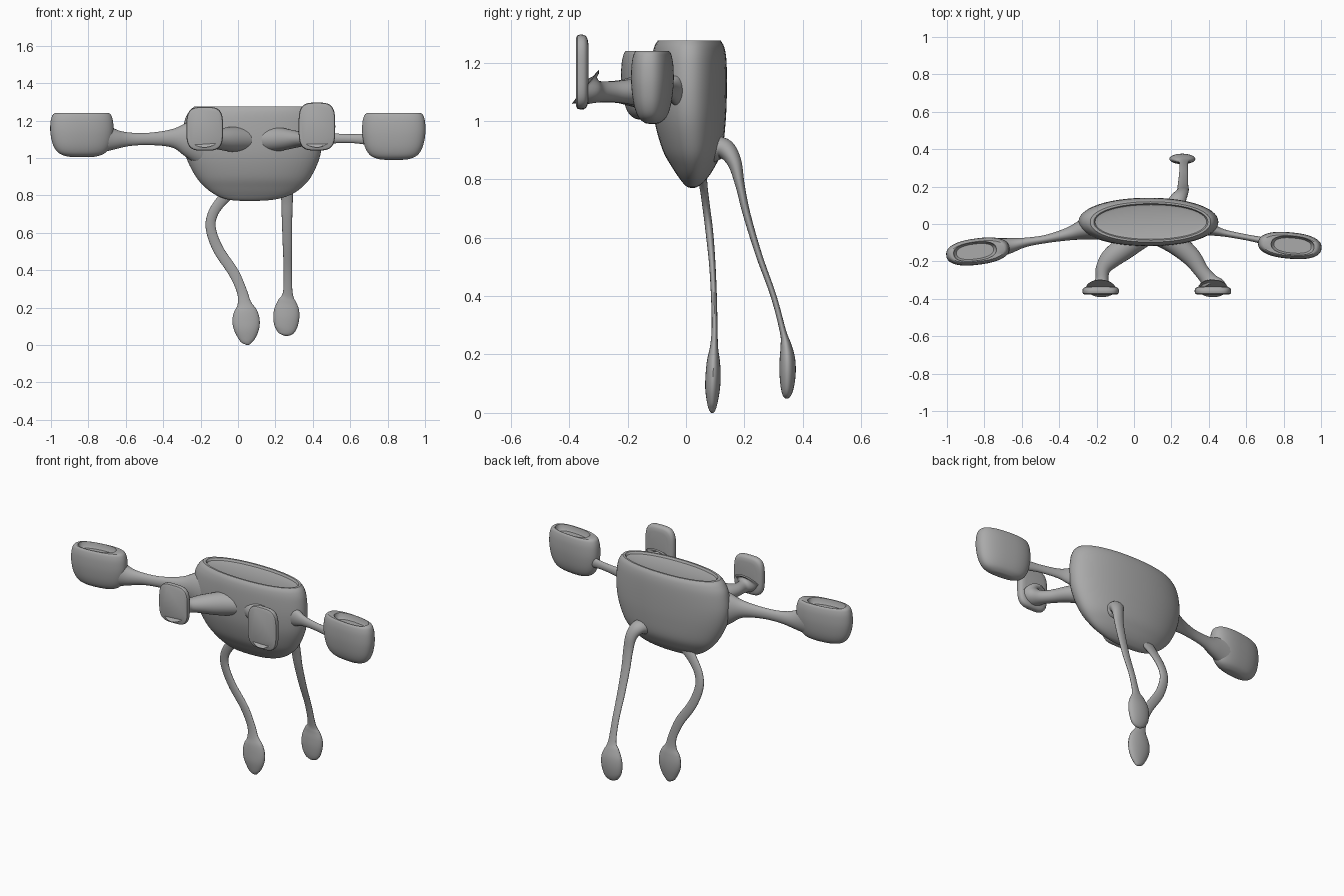
import bpy, bmesh, math
from mathutils import Vector

grey = bpy.data.materials.new("grey")
grey.diffuse_color = (0.4, 0.4, 0.4, 1)


def spline(rows, steps):
    """Catmull-Rom interpolation through rows of numbers."""
    out = []
    for i in range(len(rows) - 1):
        p0, p1, p2 = rows[max(i - 1, 0)], rows[i], rows[i + 1]
        p3 = rows[min(i + 2, len(rows) - 1)]
        for s in range(steps):
            t = s / steps
            out.append([0.5 * (2 * b + (c - a) * t + (2 * a - 5 * b + 4 * c - d) * t * t
                               + (3 * b - a - 3 * c + d) * t ** 3)
                        for a, b, c, d in zip(p0, p1, p2, p3)])
    out.append(list(rows[-1]))
    return out


def loft(name, rings, power=2.0, n=40):
    """Skin superellipse rings given as (centre, half axis, half axis)."""
    bm = bmesh.new()
    loops = []
    for c, u, v in rings:
        loop = []
        for k in range(n):
            a = 2 * math.pi * k / n
            ca, sa = math.cos(a), math.sin(a)
            x = math.copysign(abs(ca) ** (2 / power), ca)
            y = math.copysign(abs(sa) ** (2 / power), sa)
            loop.append(bm.verts.new(c + u * x + v * y))
        loops.append(loop)
    for a, b in zip(loops, loops[1:]):
        for k in range(n):
            bm.faces.new((a[k], a[(k + 1) % n], b[(k + 1) % n], b[k]))
    bm.faces.new(loops[0][::-1])
    bm.faces.new(loops[-1])
    bmesh.ops.recalc_face_normals(bm, faces=bm.faces)
    mesh = bpy.data.meshes.new(name)
    bm.to_mesh(mesh)
    bm.free()
    mesh.materials.append(grey)
    ob = bpy.data.objects.new(name, mesh)
    bpy.context.collection.objects.link(ob)
    bpy.context.view_layer.objects.active = ob
    ob.select_set(True)
    bpy.ops.object.shade_smooth_by_angle(angle=math.radians(40))
    ob.select_set(False)


def limb(name, rows, side, power=2.0):
    """Tube through (x, y, z, half width along side, other half width)."""
    pts = spline(rows, 6)
    rings = []
    for i, p in enumerate(pts):
        c = Vector(p[:3])
        t = (Vector(pts[min(i + 1, len(pts) - 1)][:3]) - Vector(pts[max(i - 1, 0)][:3])).normalized()
        s = Vector(side)
        s = (s - t * s.dot(t)).normalized()
        rings.append((c, s * p[3], t.cross(s) * p[4]))
    loft(name, rings, power, 24)


def bowl(name, outer, inner, angle=0, power=2.2):
    """Vertical bowl from (z, x centre, y centre, half x, half y)."""
    ca, sa = math.cos(angle), math.sin(angle)
    rings = [(Vector((x, y, z)), Vector((ca, sa, 0)) * a, Vector((-sa, ca, 0)) * b)
             for z, x, y, a, b in spline(outer, 5) + inner]
    loft(name, rings, power, 56)


# Body: flattened bowl with a rim and shallow top
bowl("body",
     [(0.77, 0.06, 0.022, 0.03, 0.005), (0.777, 0.07, 0.022, 0.12, 0.022),
      (0.80, 0.08, 0.025, 0.195, 0.045), (0.84, 0.083, 0.025, 0.255, 0.072),
      (0.90, 0.083, 0.022, 0.308, 0.102), (1.00, 0.08, 0.014, 0.356, 0.122),
      (1.10, 0.077, 0.011, 0.374, 0.129), (1.20, 0.08, 0.011, 0.365, 0.128),
      (1.25, 0.085, 0.011, 0.345, 0.121), (1.275, 0.088, 0.011, 0.322, 0.108)],
     [(1.275, 0.09, 0.011, 0.305, 0.098), (1.262, 0.09, 0.011, 0.298, 0.092),
      (1.258, 0.09, 0.011, 0.27, 0.08)], power=2.1)

# Side cups, each with a recessed opening
for name, cx, cy, low, ang in (("left_cup", -0.835, -0.147, 1.005, 0.13),
                               ("right_cup", 0.833, -0.115, 0.99, -0.09)):
    h = 1.24 - low
    s = 1 if cx > 0 else -1
    prof = [(0.0, 0.03, 0.008), (0.015, 0.08, 0.025), (0.1, 0.127, 0.047),
            (0.28, 0.155, 0.062), (0.55, 0.169, 0.07), (0.8, 0.168, 0.069),
            (0.95, 0.158, 0.062), (1.0, 0.145, 0.054)]
    bowl(name, [(low + h * t, cx, cy, a, b) for t, a, b in prof],
         [(1.24, cx + 0.015 * s, cy, 0.115, 0.05), (1.215, cx + 0.015 * s, cy, 0.11, 0.046),
          (1.205, cx + 0.015 * s, cy, 0.10, 0.04)], ang, 2.4)

# Side arms
limb("left_arm", [(-0.18, -0.01, 1.09, 0.14, 0.075), (-0.27, -0.03, 1.10, 0.095, 0.055),
                  (-0.35, -0.053, 1.105, 0.05, 0.035), (-0.47, -0.08, 1.102, 0.033, 0.022),
                  (-0.58, -0.098, 1.10, 0.036, 0.025), (-0.66, -0.115, 1.10, 0.055, 0.04),
                  (-0.74, -0.13, 1.11, 0.09, 0.055)], (0, 0, 1))
limb("right_arm", [(0.38, -0.02, 1.105, 0.07, 0.04), (0.44, -0.038, 1.105, 0.045, 0.026),
                   (0.50, -0.052, 1.105, 0.028, 0.018), (0.62, -0.075, 1.103, 0.024, 0.016),
                   (0.72, -0.095, 1.10, 0.035, 0.02)], (0, 0, 1))

# Front arms, flaring into flat paddles
limb("front_left_arm", [(0.02, -0.06, 1.10, 0.07, 0.08), (-0.05, -0.125, 1.10, 0.065, 0.065),
                        (-0.125, -0.185, 1.10, 0.05, 0.055), (-0.165, -0.24, 1.10, 0.038, 0.04),
                        (-0.172, -0.30, 1.10, 0.037, 0.036), (-0.176, -0.33, 1.105, 0.05, 0.06),
                        (-0.177, -0.345, 1.115, 0.075, 0.08)], (0, 0, 1))
limb("front_right_arm", [(0.18, -0.06, 1.10, 0.07, 0.08), (0.24, -0.115, 1.10, 0.06, 0.06),
                         (0.31, -0.18, 1.10, 0.045, 0.05), (0.36, -0.25, 1.10, 0.036, 0.04),
                         (0.40, -0.30, 1.10, 0.037, 0.044), (0.42, -0.33, 1.105, 0.05, 0.065),
                         (0.422, -0.345, 1.115, 0.075, 0.08)], (0, 0, 1))
for name, cx, cz, hz in (("front_left_paddle", -0.178, 1.156, 0.117),
                         ("front_right_paddle", 0.422, 1.168, 0.128)):
    loft(name, [(Vector((cx, y, cz)), Vector((0.098 - d, 0, 0)), Vector((0, 0, hz - d)))
                for y, d in ((-0.377, 0.012), (-0.372, 0.003), (-0.362, 0), (-0.35, 0.001),
                             (-0.342, 0.006), (-0.337, 0.016), (-0.334, 0.035))], 3.6, 48)

# Legs: thin flattened stalks ending in flat leaf-shaped feet
limb("left_leg", [(-0.02, 0.05, 0.84, 0.04, 0.02), (-0.085, 0.06, 0.775, 0.03, 0.014),
                  (-0.135, 0.07, 0.70, 0.027, 0.013), (-0.145, 0.08, 0.62, 0.027, 0.013),
                  (-0.105, 0.09, 0.51, 0.028, 0.011), (-0.025, 0.096, 0.39, 0.028, 0.01),
                  (0.02, 0.098, 0.29, 0.027, 0.01), (0.034, 0.096, 0.225, 0.036, 0.014),
                  (0.04, 0.094, 0.18, 0.062, 0.022), (0.043, 0.093, 0.13, 0.073, 0.026),
                  (0.046, 0.091, 0.08, 0.066, 0.025), (0.048, 0.09, 0.03, 0.042, 0.017),
                  (0.05, 0.09, 0.008, 0.02, 0.01), (0.05, 0.09, 0.0, 0.004, 0.003)], (1, 0, 0))
limb("back_leg", [(0.22, 0.08, 0.90, 0.06, 0.045), (0.235, 0.13, 0.905, 0.045, 0.036),
                  (0.255, 0.165, 0.86, 0.035, 0.025), (0.262, 0.185, 0.78, 0.031, 0.016),
                  (0.262, 0.208, 0.68, 0.028, 0.013), (0.264, 0.25, 0.54, 0.025, 0.011),
                  (0.266, 0.30, 0.40, 0.022, 0.01), (0.266, 0.332, 0.28, 0.026, 0.011),
                  (0.262, 0.342, 0.235, 0.048, 0.018), (0.26, 0.347, 0.19, 0.066, 0.026),
                  (0.258, 0.348, 0.14, 0.069, 0.028), (0.255, 0.347, 0.09, 0.058, 0.023),
                  (0.25, 0.345, 0.06, 0.035, 0.014), (0.248, 0.344, 0.05, 0.006, 0.004)], (1, 0, 0))
